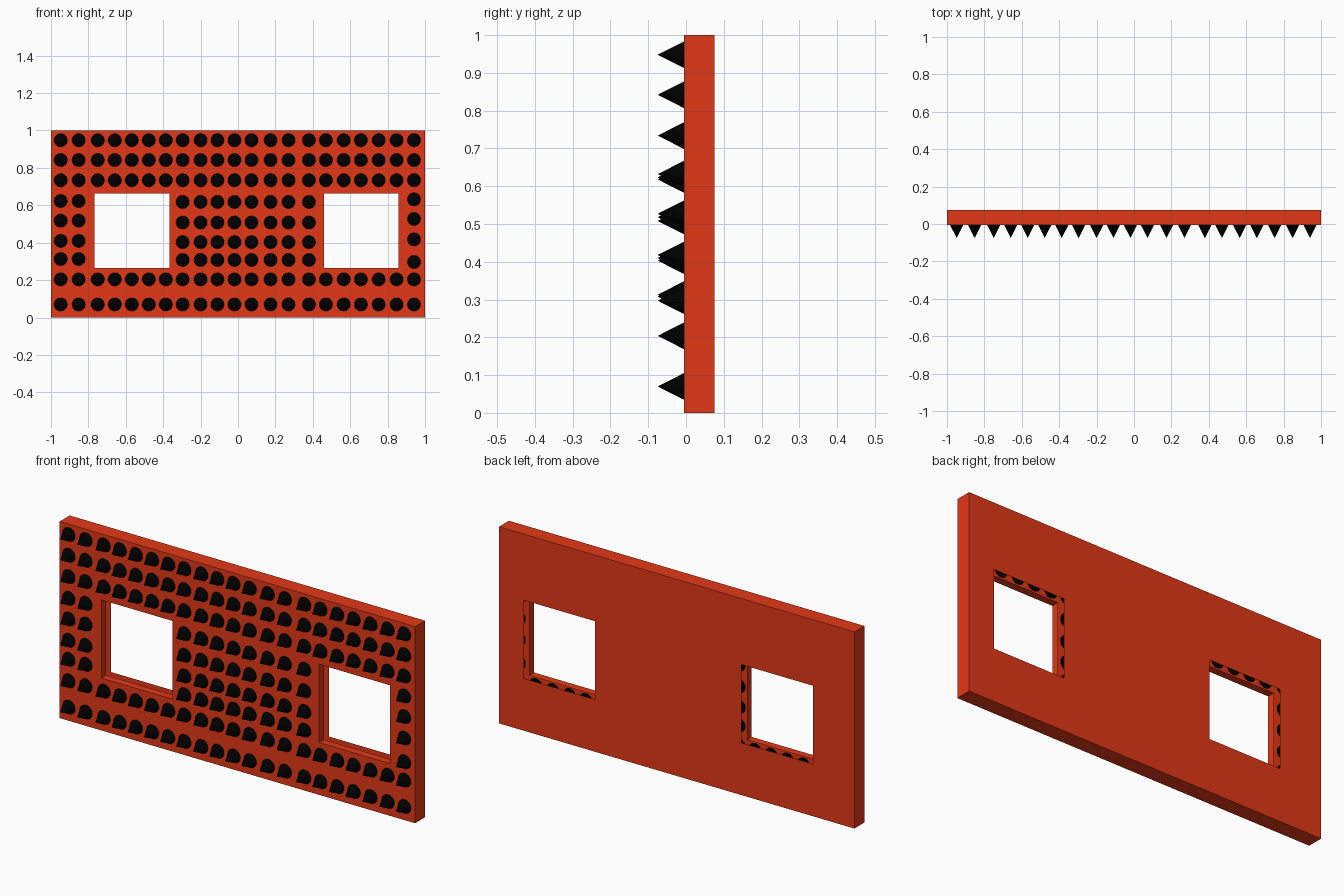
import bpy, bmesh, math
from mathutils import Matrix

if "Cube" in bpy.data.objects:
    bpy.data.objects.remove(bpy.data.objects["Cube"])


def material(name, rgba):
    m = bpy.data.materials.new(name)
    m.diffuse_color = rgba
    m.use_nodes = True
    m.node_tree.nodes["Principled BSDF"].inputs["Base Color"].default_value = m.diffuse_color
    return m


RED = material("red", (0.77, 0.04, 0.008, 1))
BLACK = material("black", (0, 0, 0, 1))

Y_FRONT, Y_LINING, Y_BACK = -0.005, 0.034, 0.075
X_CUTS = [-1, -0.766, -0.366, 0.46, 0.859, 1]
Z_CUTS = [0, 0.266, 0.664, 1]


def make_object(name, bm, mat):
    bmesh.ops.remove_doubles(bm, verts=bm.verts, dist=1e-5)
    mesh = bpy.data.meshes.new(name)
    bm.to_mesh(mesh)
    bm.free()
    mesh.materials.append(mat)
    obj = bpy.data.objects.new(name, mesh)
    bpy.context.collection.objects.link(obj)
    return obj


def quad(bm, *points):
    bm.faces.new([bm.verts.new(p) for p in points])


# Hollow wall panel: front and back skins with two open windows, closed outer rim
bm = bmesh.new()
f, b = Y_FRONT, Y_BACK
for i, (x0, x1) in enumerate(zip(X_CUTS, X_CUTS[1:])):
    for j, (z0, z1) in enumerate(zip(Z_CUTS, Z_CUTS[1:])):
        if j == 1 and i in (1, 3):
            continue
        quad(bm, (x0, f, z0), (x1, f, z0), (x1, f, z1), (x0, f, z1))
        quad(bm, (x0, b, z0), (x0, b, z1), (x1, b, z1), (x1, b, z0))
        if j == 0:
            quad(bm, (x0, f, z0), (x0, b, z0), (x1, b, z0), (x1, f, z0))
        if j == 2:
            quad(bm, (x0, f, z1), (x1, f, z1), (x1, b, z1), (x0, b, z1))
        if i == 0:
            quad(bm, (x0, f, z0), (x0, f, z1), (x0, b, z1), (x0, b, z0))
        if i == 4:
            quad(bm, (x1, f, z0), (x1, b, z0), (x1, b, z1), (x1, f, z1))
make_object("wall_panel", bm, RED)

# Window linings: reach halfway back from the front skin, facing into the opening
for name, i in (("left_window_lining", 1), ("right_window_lining", 3)):
    bm = bmesh.new()
    x0, x1, z0, z1 = X_CUTS[i], X_CUTS[i + 1], Z_CUTS[1], Z_CUTS[2]
    ring = [(x0, z0), (x1, z0), (x1, z1), (x0, z1)]
    for (xa, za), (xb, zb) in zip(ring, ring[1:] + ring[:1]):
        quad(bm, (xa, f, za), (xb, f, zb), (xb, Y_LINING, zb), (xa, Y_LINING, za))
    make_object(name, bm, RED)

# Spike positions: full rows, then the short columns beside the windows
COLS = [-0.948, -0.852, -0.75, -0.659, -0.568, -0.477, -0.386, -0.296, -0.2, -0.11,
        -0.019, 0.072, 0.174, 0.27, 0.379, 0.47, 0.565, 0.657, 0.752, 0.848, 0.941]
spots = [(x, z) for z in (0.948, 0.842, 0.734, 0.204, 0.07) for x in COLS]
spots += [(x, z) for x in COLS[:2] for z in (0.623, 0.518, 0.41, 0.313)]
spots += [(x, z) for x in COLS[7:15] for z in (0.618, 0.508, 0.403, 0.308)]
spots += [(COLS[-1], z) for z in (0.632, 0.527, 0.418, 0.297)]

# Spikes pointing forward, bases just inside the front skin
bm = bmesh.new()
tip, base = -0.075, Y_FRONT + 0.001
for x, z in spots:
    place = Matrix.Translation((x, (tip + base) / 2, z)) @ Matrix.Rotation(math.pi / 2, 4, 'X')
    bmesh.ops.create_cone(bm, cap_ends=True, segments=32, radius1=0.036, radius2=0,
                          depth=base - tip, matrix=place)
spikes = make_object("spikes", bm, BLACK)
bpy.context.view_layer.objects.active = spikes
spikes.select_set(True)
bpy.ops.object.shade_smooth_by_angle(angle=math.radians(30))
